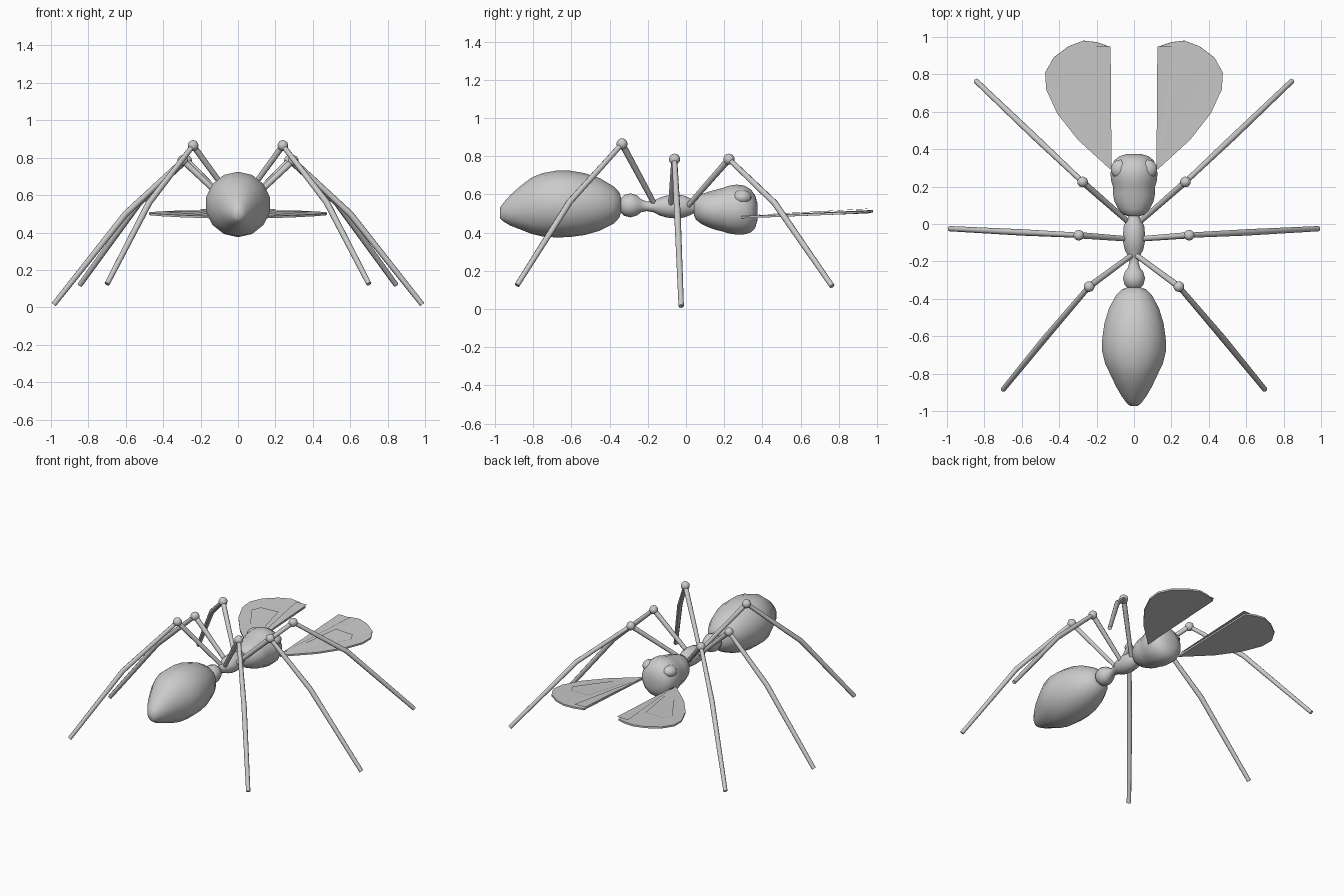
import bpy, bmesh, math
from mathutils import Vector

if "Cube" in bpy.data.objects:
    bpy.data.objects.remove(bpy.data.objects["Cube"])


def finish(name, bm, smooth=True, recalc=True):
    if recalc:
        bmesh.ops.recalc_face_normals(bm, faces=bm.faces[:])
    me = bpy.data.meshes.new(name)
    bm.to_mesh(me)
    bm.free()
    for p in me.polygons:
        p.use_smooth = smooth
    ob = bpy.data.objects.new(name, me)
    bpy.context.collection.objects.link(ob)
    return ob


def skin(bm, rings):
    """Bridge rings of points and cap both ends."""
    loops = [[bm.verts.new(p) for p in r] for r in rings]
    n = len(loops[0])
    for a, b in zip(loops, loops[1:]):
        for i in range(n):
            j = (i + 1) % n
            bm.faces.new((a[i], a[j], b[j], b[i]))
    bm.faces.new(loops[0])
    bm.faces.new(loops[-1])


def body(name, stations, n=14):
    """Loft along y; each station is (y, centre z, half width, half height)."""
    bm = bmesh.new()
    rings = []
    for y, z, rx, rz in stations:
        rings.append([(rx * math.sin(2 * math.pi * i / n), y,
                       z + rz * math.cos(2 * math.pi * i / n)) for i in range(n)])
    skin(bm, rings)
    return finish(name, bm)


def ball(name, c, r, scale=(1, 1, 1)):
    bm = bmesh.new()
    bmesh.ops.create_uvsphere(bm, u_segments=14, v_segments=9, radius=r)
    for v in bm.verts:
        v.co = Vector(c) + v.co * Vector(scale)
    return finish(name, bm)


def tube(name, pts, radii, n=8):
    bm = bmesh.new()
    pts = [Vector(p) for p in pts]
    rings = []
    for i, p in enumerate(pts):
        d = (pts[min(i + 1, len(pts) - 1)] - pts[max(i - 1, 0)]).normalized()
        u = d.cross(Vector((0, 0, 1))).normalized()
        w = d.cross(u)
        rings.append([p + radii[i] * (u * math.cos(2 * math.pi * k / n) + w * math.sin(2 * math.pi * k / n))
                      for k in range(n)])
    skin(bm, rings)
    ob = finish(name, bm)
    ob.data.set_sharp_from_angle(angle=math.radians(50))
    return ob


# Abdomen
body("abdomen", [
    (-.338, .545, .03, .03), (-.348, .545, .065, .065), (-.38, .545, .098, .098),
    (-.45, .548, .137, .137), (-.53, .55, .162, .162), (-.61, .551, .174, .174),
    (-.68, .55, .175, .175), (-.75, .546, .157, .166), (-.81, .541, .127, .147),
    (-.87, .53, .098, .112), (-.92, .517, .068, .08), (-.955, .508, .042, .05),
    (-.974, .503, .02, .028)])

# Waist node and thorax, one continuous form
body("waist_and_thorax", [
    (-.352, .543, .022, .022), (-.345, .543, .033, .034), (-.325, .543, .052, .054),
    (-.29, .543, .061, .063), (-.255, .543, .05, .052), (-.235, .541, .034, .034),
    (-.205, .538, .025, .025), (-.17, .537, .033, .03), (-.14, .537, .05, .046),
    (-.1, .537, .059, .058), (-.06, .537, .061, .062), (-.01, .537, .056, .058),
    (.02, .536, .04, .045), (.04, .535, .031, .034), (.08, .53, .03, .03)])

# Head with its shallow brow groove
body("head", [
    (.042, .53, .035, .04), (.052, .528, .06, .06), (.08, .524, .087, .078),
    (.12, .521, .107, .094), (.16, .52, .115, .106), (.195, .52, .114, .115),
    (.225, .521, .124, .125), (.265, .521, .129, .131), (.305, .519, .124, .128),
    (.34, .514, .108, .112), (.362, .51, .08, .085), (.374, .51, .04, .045)])

# Hip, knee, shin bend and foot for each right leg
legs = {
    "front_leg": [(.03, .01, .54), (.275, .225, .785), (.53, .465, .555), (.845, .765, .12)],
    "middle_leg": [(.03, -.08, .535), (.295, -.06, .785), (.6, -.045, .50), (.985, -.025, .015)],
    "rear_leg": [(.01, -.165, .55), (.24, -.335, .865), (.475, -.61, .56), (.7, -.885, .125)],
}
# Jaw fan outline and its two inner folds (x, y, z)
fan = [(.125, .29, .487), (.135, .95, .513), (.2, .972, .517), (.27, .98, .519), (.35, .95, .516),
       (.43, .89, .512), (.475, .81, .508), (.47, .72, .504), (.41, .59, .499), (.3, .45, .493)]
folds = [[(.12, .29, .49), (.125, .95, .526), (.21, .95, .524)],
         [(.125, .29, .489), (.225, .775, .516), (.36, .77, .513), (.39, .71, .51)]]

for side, s in (("right", 1), ("left", -1)):
    def flip(pts):
        return [(s * x, y, z) for x, y, z in pts]

    for name, pts in legs.items():
        p = flip(pts)
        tube(f"{side}_{name}_thigh", p[:2], (.014, .017))
        ball(f"{side}_{name}_knee", p[1], .029)
        tube(f"{side}_{name}_shin", p[1:], (.014, .017, .014))

    # Eyes
    ball(f"{side}_eye", (s * .073, .293, .585), .052, (1, 1, .75))

    # Thin jaw fan
    bm = bmesh.new()
    v = [bm.verts.new(p) for p in flip(fan)]
    for a, b in zip(v[1:], v[2:]):
        bm.faces.new((v[0], b, a) if s > 0 else (v[0], a, b))
    ob = finish(f"{side}_jaw_fan", bm, smooth=False, recalc=False)
    m = ob.modifiers.new("thickness", "SOLIDIFY")
    m.thickness = .012

    # Folded vanes on the fan
    bm = bmesh.new()
    for f in folds:
        v = [bm.verts.new(p) for p in flip(f)]
        for a, b in zip(v[1:], v[2:]):
            bm.faces.new((v[0], a, b) if s > 0 else (v[0], b, a))
    finish(f"{side}_jaw_vanes", bm, smooth=False, recalc=False)
